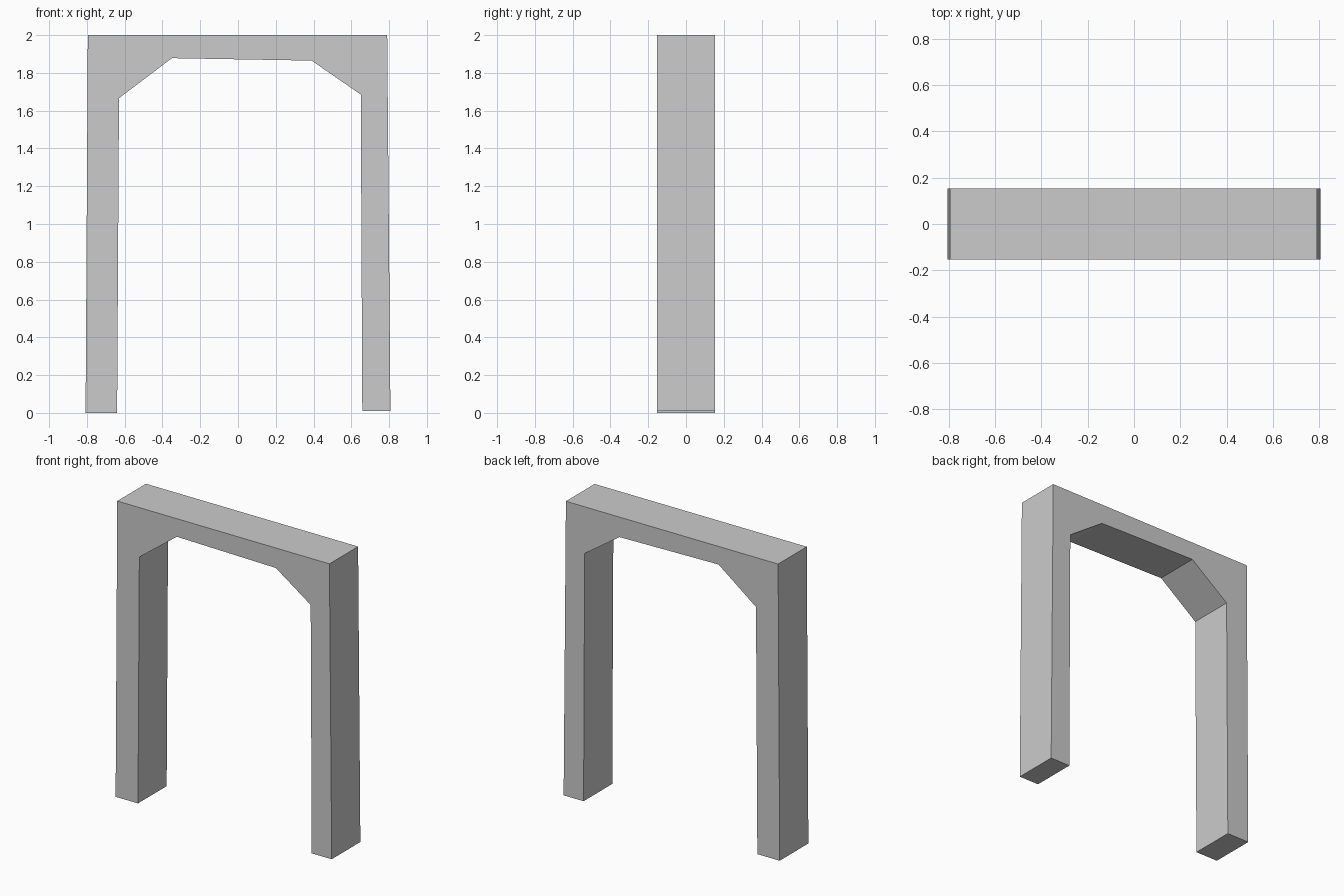
import bpy, bmesh
from mathutils import Vector

if "Cube" in bpy.data.objects:
    bpy.data.objects.remove(bpy.data.objects["Cube"])

HALF_DEPTH = 0.153

# Front outline (x, z) of the slightly uneven doorway frame
outline = [
    (-0.807, 0.0), (-0.64, 0.0),                # left foot
    (-0.63, 1.666), (-0.35, 1.878),             # left chamfered corner
    (0.39, 1.865), (0.65, 1.685),               # right chamfered corner
    (0.658, 0.01), (0.807, 0.01),               # right foot
    (0.79, 2.0), (-0.795, 2.0),                 # lintel top
]

bm = bmesh.new()
face = bm.faces.new([bm.verts.new((x, -HALF_DEPTH, z)) for x, z in outline])

# Extrude the outline through the depth of the frame
ext = bmesh.ops.extrude_face_region(bm, geom=[face], use_keep_orig=True)
new_verts = [g for g in ext["geom"] if isinstance(g, bmesh.types.BMVert)]
bmesh.ops.translate(bm, verts=new_verts, vec=Vector((0, 2 * HALF_DEPTH, 0)))
bmesh.ops.recalc_face_normals(bm, faces=bm.faces)

mesh = bpy.data.meshes.new("door_frame")
bm.to_mesh(mesh)
bm.free()
bpy.context.collection.objects.link(bpy.data.objects.new("door_frame", mesh))
